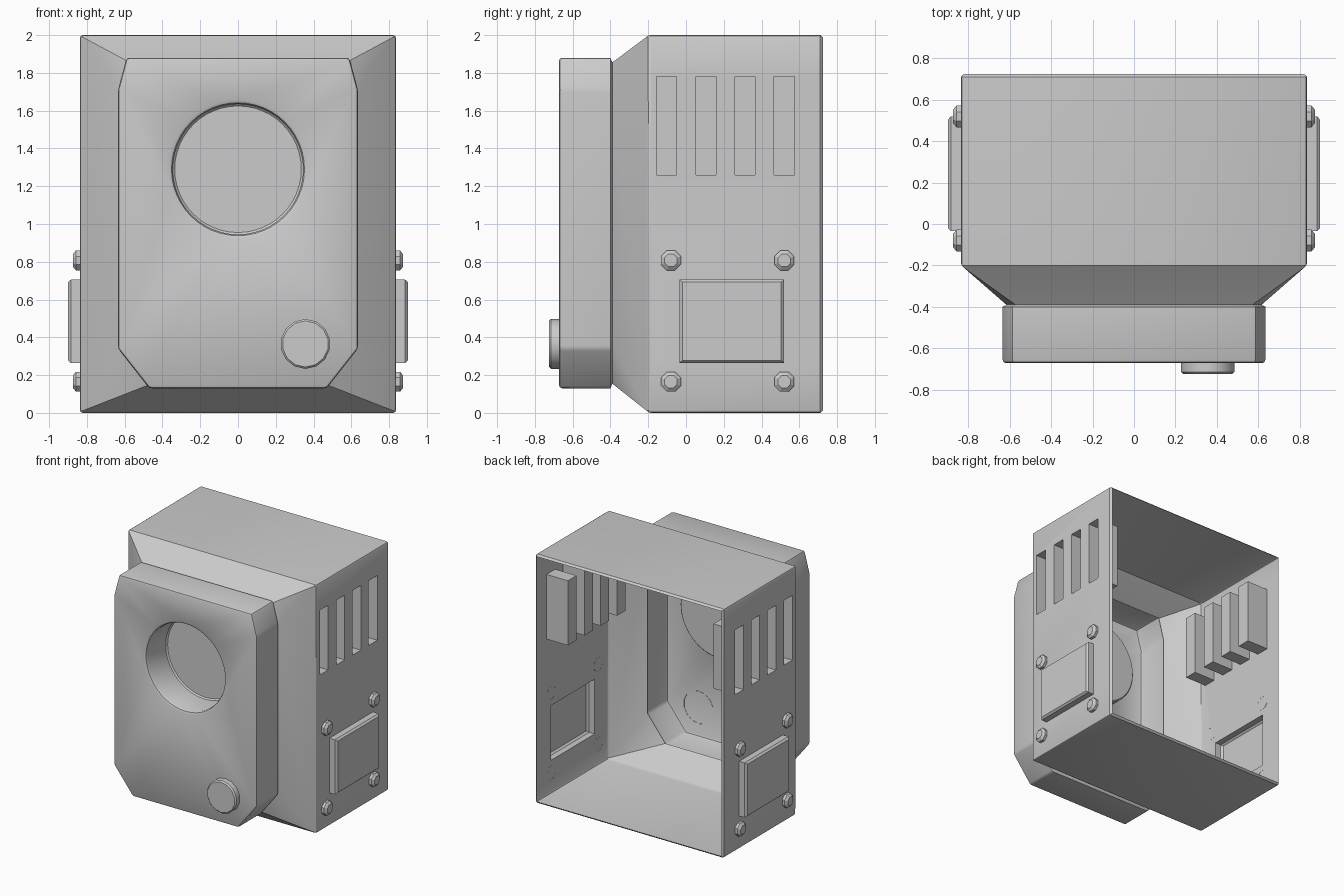
import bpy, bmesh
from math import sin, cos, tau, radians
from mathutils import Vector

if "Cube" in bpy.data.objects:
    bpy.data.objects.remove(bpy.data.objects["Cube"])


def add_ring(bm, pts):
    return [bm.verts.new(p) for p in pts]


def bridge(bm, a, b):
    n = len(a)
    for i in range(n):
        j = (i + 1) % n
        bm.faces.new((a[i], a[j], b[j], b[i]))


def finish(bm, name):
    bmesh.ops.recalc_face_normals(bm, faces=bm.faces[:])
    me = bpy.data.meshes.new(name)
    bm.to_mesh(me)
    bm.free()
    ob = bpy.data.objects.new(name, me)
    bpy.context.collection.objects.link(ob)
    bpy.ops.object.select_all(action='DESELECT')
    ob.select_set(True)
    bpy.context.view_layer.objects.active = ob
    bpy.ops.object.shade_smooth_by_angle(angle=radians(28))
    return ob


def circle(n, r, cx, cz, y, off=0.0):
    return [(cx + r * cos(tau * (i + off) / n), y, cz + r * sin(tau * (i + off) / n)) for i in range(n)]


def rect(inset, y):
    x, lo, hi = 0.837 - inset, inset, 2 - inset
    return [(x, y, lo), (x, y, hi), (-x, y, hi), (-x, y, lo)]


HALF = [(0.47, 0.13), (0.635, 0.34), (0.635, 1.71), (0.59, 1.88)]
OUTLINE = HALF + [(-x, z) for x, z in reversed(HALF)]


def octagon(s, y):
    return [(x * s, y, 1 + (z - 1) * s) for x, z in OUTLINE]


# Housing shell: open back, tapered front, raised front plate
bm = bmesh.new()
lip = add_ring(bm, rect(0.015, 0.725))
back = add_ring(bm, rect(0, 0.71))
front = add_ring(bm, rect(0, -0.2))
bridge(bm, lip, back)
bridge(bm, back, front)
neck = add_ring(bm, octagon(0.972, -0.39))
for i in range(4):
    j = (i + 1) % 4
    bm.faces.new((front[i], neck[2 * i], neck[2 * i + 1]))
    bm.faces.new((front[i], neck[2 * i + 1], neck[(2 * i + 2) % 8], front[j]))
plate_back = add_ring(bm, octagon(1, -0.4))
plate_front = add_ring(bm, octagon(1, -0.672))
bridge(bm, neck, plate_back)
bridge(bm, plate_back, plate_front)
bm.faces.new(plate_front)
bmesh.ops.recalc_face_normals(bm, faces=bm.faces[:])

# Soften the housing and plate edges
soft = []
for e in bm.edges:
    ys = [v.co.y for v in e.verts]
    if len(e.link_faces) == 2 and (min(ys) < -0.5 or (min(ys) > -0.25 and max(ys) < 0.72 and
                                                     not min(ys) > 0.6)):
        soft.append(e)
bmesh.ops.bevel(bm, geom=soft, offset=0.016, segments=2, profile=0.5, affect='EDGES')

# Round blind opening in the plate
cap = min(bm.faces, key=lambda f: f.calc_center_median().y)
edges = list(cap.edges)
bmesh.ops.delete(bm, geom=[cap], context='FACES_ONLY')
rings = [add_ring(bm, circle(48, r, 0, 1.29, y)) for r, y in
         ((0.368, -0.672), (0.352, -0.665), (0.345, -0.65), (0.345, -0.425), (0.335, -0.415))]
for a, b in zip(rings, rings[1:]):
    bridge(bm, a, b)
bm.faces.new(rings[-1])
edges += [bm.edges.get((rings[0][i], rings[0][i - 1])) for i in range(48)]
bmesh.ops.triangle_fill(bm, edges=edges, use_beauty=True, use_dissolve=False, normal=(0, -1, 0))
bmesh.ops.recalc_face_normals(bm, faces=bm.faces[:])

# Side vents (pushed in) and side panels (pushed out)
VENTS = [(-0.155, -0.05), (0.053, 0.16), (0.26, 0.365), (0.465, 0.575)]
PANEL = [(-0.035, 0.52)]


def wall_faces(side, lo, hi):
    out = []
    for f in bm.faces:
        c = f.calc_center_median()
        if f.normal.x * side > 0.99 and c.x * side > 0.83 and lo < c.z < hi:
            out.append(f)
    return out


def cut(faces, co, no):
    geom = set(faces)
    for f in faces:
        geom.update(f.edges)
        geom.update(f.verts)
    bmesh.ops.bisect_plane(bm, geom=list(geom), plane_co=co, plane_no=no, dist=1e-5)


def push(face, dx, scale=1.0):
    new = bmesh.ops.extrude_discrete_faces(bm, faces=[face])['faces'][0]
    c = new.calc_center_median()
    for v in new.verts:
        v.co = c + (v.co - c) * scale + Vector((dx, 0, 0))
    return new


for side in (1, -1):
    for z in (0.265, 0.705, 1.26, 1.78):
        cut(wall_faces(side, -1, 3), (0, 0, z), (0, 0, 1))
    for spans, lo, hi in ((VENTS, 1.26, 1.78), (PANEL, 0.265, 0.705)):
        for y in (y for span in spans for y in span):
            cut(wall_faces(side, lo, hi), (0, y, 0), (0, 1, 0))
        for f in wall_faces(side, lo, hi):
            if any(a < f.calc_center_median().y < b for a, b in spans):
                if spans is VENTS:
                    push(f, -0.19 * side)
                else:
                    push(push(f, 0.048 * side), 0.015 * side, 0.94)
finish(bm, "housing")

# Front knob
bm = bmesh.new()
rings = [add_ring(bm, circle(14, r, 0.357, 0.365, y, 0.5)) for r, y in
         ((0.132, -0.67), (0.132, -0.715), (0.122, -0.725))]
for a, b in zip(rings, rings[1:]):
    bridge(bm, a, b)
bm.faces.new(rings[-1])
finish(bm, "front_knob")

# Eight-sided bolts around each side panel
bm = bmesh.new()
for side in (1, -1):
    for cy in (-0.08, 0.52):
        for cz in (0.165, 0.807):
            rings = [add_ring(bm, [(x * side, p, q) for p, _, q in circle(8, r, cy, cz, 0, 0.5)])
                     for r, x in ((0.057, 0.836), (0.057, 0.858), (0.036, 0.874))]
            for a, b in zip(rings, rings[1:]):
                bridge(bm, a, b)
            bm.faces.new(rings[-1])
finish(bm, "side_bolts")
